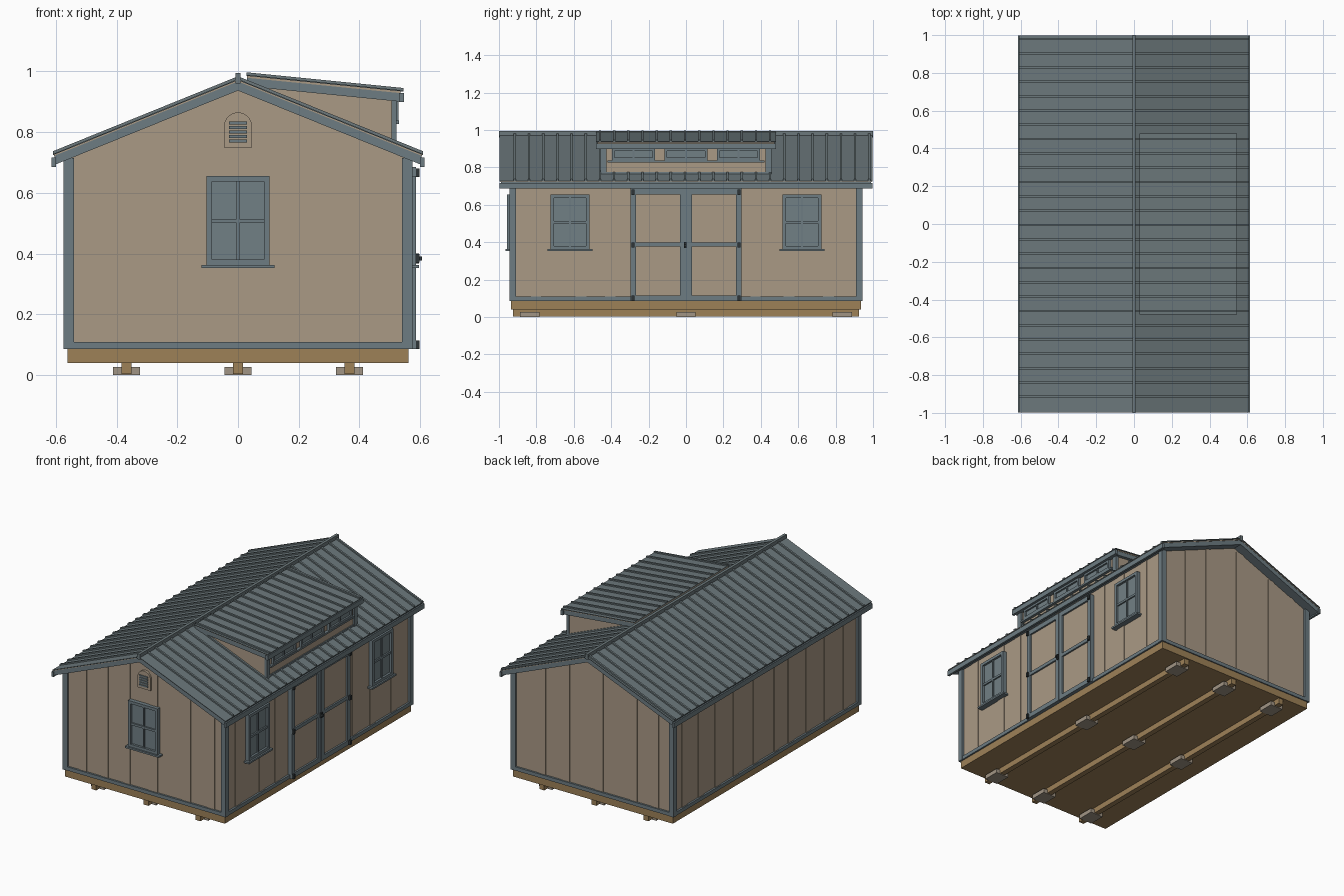
import bpy, bmesh, math, random

random.seed(4)
if "Cube" in bpy.data.objects:
    bpy.data.objects.remove(bpy.data.objects["Cube"])


def material(name, srgb):
    m = bpy.data.materials.new(name)
    col = [(c / 255) ** 2.2 for c in srgb] + [1]
    m.use_nodes = True
    m.diffuse_color = col
    m.node_tree.nodes["Principled BSDF"].inputs["Base Color"].default_value = col
    return m


TAN = material("tan siding", (168, 152, 132))
GREY = material("slate trim", (109, 123, 129))
METAL = material("slate roof metal", (108, 120, 123))
GLASS = material("window grey", (113, 127, 132))
WOOD = material("floor timber", (156, 128, 88))
BLOCK = material("concrete block", (160, 148, 132))
DARK = material("dark hardware", (50, 56, 58))


def make(name, mat, prisms):
    """One object from prisms, each an (x, z) outline extruded from y0 to y1."""
    bm = bmesh.new()
    for outline, y0, y1 in prisms:
        face = bm.faces.new([bm.verts.new((x, y0, z)) for x, z in outline])
        new = bmesh.ops.extrude_face_region(bm, geom=[face])["geom"]
        for v in new:
            if isinstance(v, bmesh.types.BMVert):
                v.co.y = y1
    bmesh.ops.recalc_face_normals(bm, faces=bm.faces)
    mesh = bpy.data.meshes.new(name)
    bm.to_mesh(mesh)
    bm.free()
    mesh.materials.append(mat)
    obj = bpy.data.objects.new(name, mesh)
    bpy.context.collection.objects.link(obj)
    return obj


def box(x0, x1, y0, y1, z0, z1):
    return [(x0, z0), (x1, z0), (x1, z1), (x0, z1)], y0, y1


def on_wall(wall, u0, u1, z0, z1, d0, d1):
    """Box on a wall: u runs along it, d is distance out from the centre."""
    if wall in ("front", "back"):
        s = -1 if wall == "front" else 1
        return box(u0, u1, s * d0, s * d1, z0, z1)
    s = 1 if wall == "right" else -1
    return box(s * d0, s * d1, u0, u1, z0, z1)


def frame(wall, u0, u1, z0, z1, w, d0, d1):
    return [on_wall(wall, u0, u0 + w, z0, z1, d0, d1),
            on_wall(wall, u1 - w, u1, z0, z1, d0, d1),
            on_wall(wall, u0 + w, u1 - w, z0, z0 + w, d0, d1),
            on_wall(wall, u0 + w, u1 - w, z1 - w, z1, d0, d1)]


SLOPE = 0.405
HALF = {"front": 0.56, "back": 0.56, "right": 0.93, "left": 0.93}
FACE = {"front": 0.93, "back": 0.93, "right": 0.56, "left": 0.56}

# Foundation: blocks, skids and floor
skids = (-0.367, 0, 0.367)
make("foundation_blocks", BLOCK, [box(x - 0.045, x + 0.045, y - 0.052, y + 0.052, 0, 0.027)
                                  for x in skids for y in (-0.835, 0, 0.835)])
make("skids", WOOD, [box(x - 0.017, x + 0.017, -0.925, 0.925, 0.004, 0.042) for x in skids])
make("floor_frame", WOOD, [box(-0.562, 0.562, -0.935, 0.935, 0.04, 0.086)])

# Walls with irregular battens
make("walls", TAN, [([(-0.56, 0.086), (0.56, 0.086), (0.56, 0.712), (0, 0.94), (-0.56, 0.712)],
                     -0.93, 0.93)])
for wall, half in HALF.items():
    strips, u = [], -half + 0.1
    while u < half - 0.08:
        w = random.uniform(0.045, 0.06)
        reach = max(abs(u), abs(u + w))
        top = 0.945 - SLOPE * reach if half < 0.9 else 0.712
        strips.append(on_wall(wall, u, u + w, 0.1, top, FACE[wall] - 0.01, FACE[wall] + 0.004))
        u += w + random.uniform(0.09, 0.2)
    make(wall + "_battens", TAN, strips)

# Corner boards and bottom rails
trim = []
for sx in (-1, 1):
    for sy in (-1, 1):
        trim.append(box(sx * 0.54, sx * 0.574, sy * 0.92, sy * 0.944, 0.086, 0.715))
        trim.append(box(sx * 0.55, sx * 0.574, sy * 0.91, sy * 0.944, 0.086, 0.715))
for wall, half in HALF.items():
    trim.append(on_wall(wall, -half, half, 0.086, 0.109, FACE[wall] - 0.01, FACE[wall] + 0.012))
make("wall_trim", GREY, trim)


# Main roof layers
def gable(half, top, thick, y):
    low = top - SLOPE * half
    return [(-half, low), (0, top), (half, low), (half, low - thick),
            (0, top - thick), (-half, low - thick)], -y, y


make("roof_frame", GREY, [gable(0.605, 0.967, 0.03, 0.99)])
make("roof_deck", TAN, [gable(0.606, 0.971, 0.004, 0.992)])
make("roof_metal", METAL, [gable(0.61, 0.975, 0.004, 0.998)])
make("eave_fascia", GREY, [box(s * 0.6, s * 0.614, -0.998, 0.998, 0.686, 0.717) for s in (-1, 1)])
make("ridge_cap", METAL, [box(-0.009, 0.009, -1, 1, 0.96, 0.994)])
STEP = 0.0758
make("roof_seams", METAL, [gable(0.61, 0.984, 0.012, 0.006)[:1] + (y - 0.006, y + 0.006)
                           for y in [-0.915 + i * STEP for i in range(26)]])


# Dormer
def shed(x0, x1, top, thick, y0, y1):
    a, b = top - 0.1 * x0, top - 0.1 * x1
    return [(x0, a), (x1, b), (x1, b - thick), (x0, a - thick)], y0, y1


make("dormer_walls", TAN, [([(0.04, 0.93), (0.512, 0.74), (0.512, 0.915), (0.04, 0.96)], -0.45, 0.45)])
make("dormer_frame", GREY, [shed(0.03, 0.535, 0.982, 0.028, -0.47, 0.47)])
make("dormer_deck", TAN, [shed(0.03, 0.536, 0.988, 0.006, -0.472, 0.472)])
make("dormer_metal", METAL, [shed(0.028, 0.545, 0.992, 0.004, -0.48, 0.48)])
make("dormer_seams", METAL, [shed(0.028, 0.545, 1.0, 0.01, y - 0.006, y + 0.006)
                             for y in [-0.46 + i * STEP for i in range(13)]])
make("dormer_fascia", GREY, [box(0.53, 0.546, -0.48, 0.48, 0.899, 0.929)])
dormer_trim = [box(0.505, 0.522, s * 0.425, s * 0.456, 0.755, 0.915) for s in (-1, 1)]
dormer_trim.append(box(0.505, 0.53, -0.42, 0.42, 0.827, 0.838))
dormer_trim.append(box(0.505, 0.518, -0.425, 0.425, 0.76, 0.776))
panes = []
for y in (-0.28, 0, 0.28):
    dormer_trim += frame("right", y - 0.115, y + 0.115, 0.838, 0.902, 0.014, 0.505, 0.528)
    dormer_trim.append(on_wall("right", y - 0.005, y + 0.005, 0.838, 0.902, 0.505, 0.524))
    panes.append(on_wall("right", y - 0.11, y + 0.11, 0.842, 0.898, 0.505, 0.517))
make("dormer_trim", GREY, dormer_trim)
make("dormer_panes", GLASS, panes)


# Four pane windows
def window(name, wall, u):
    d = FACE[wall]
    bars = frame(wall, u - 0.104, u + 0.104, 0.362, 0.655, 0.018, d - 0.01, d + 0.026)
    bars.append(on_wall(wall, u - 0.005, u + 0.005, 0.37, 0.65, d, d + 0.02))
    bars.append(on_wall(wall, u - 0.09, u + 0.09, 0.5, 0.514, d, d + 0.021))
    bars.append(on_wall(wall, u - 0.12, u + 0.12, 0.352, 0.363, d - 0.01, d + 0.036))
    make(name + "_frame", GREY, bars)
    make(name + "_glass", GLASS, [on_wall(wall, u - 0.095, u + 0.095, 0.37, 0.645, d, d + 0.012)])


window("gable_window", "front", 0)
window("side_window_front", "right", -0.62)
window("side_window_back", "right", 0.62)

# Double door with rails, hinges and handle
rails, panels, hardware = [], [], []
for s in (-1, 1):
    lo, hi = sorted((s * 0.001, s * 0.296))
    rails += frame("right", lo, hi, 0.086, 0.686, 0.03, 0.55, 0.586)
    rails.append(on_wall("right", lo, hi, 0.376, 0.398, 0.55, 0.585))
    panels.append(on_wall("right", lo + 0.01, hi - 0.01, 0.09, 0.68, 0.55, 0.575))
    for z in (0.1, 0.385, 0.667):
        hardware.append(on_wall("right", s * 0.276, s * 0.292, z - 0.014, z + 0.014, 0.58, 0.597))
hardware.append(on_wall("right", -0.012, 0.004, 0.368, 0.4, 0.58, 0.596))
hardware.append(on_wall("right", -0.01, 0.002, 0.378, 0.39, 0.59, 0.606))
make("door_frames", GREY, rails)
make("door_panels", TAN, panels)
make("door_hardware", DARK, hardware)

# Arched gable vent with louvres
arch = [(0.046 * math.cos(a), 0.819 + 0.046 * math.sin(a))
        for a in [math.pi * i / 16 for i in range(17)]]
make("vent_plate", TAN, [(arch + [(-0.046, 0.75), (0.046, 0.75)], -0.945, -0.92)])
make("vent_louvres", GREY, [box(-0.03, 0.03, -0.951, -0.94, z, z + 0.009)
                            for z in [0.766 + i * 0.015 for i in range(5)]])
